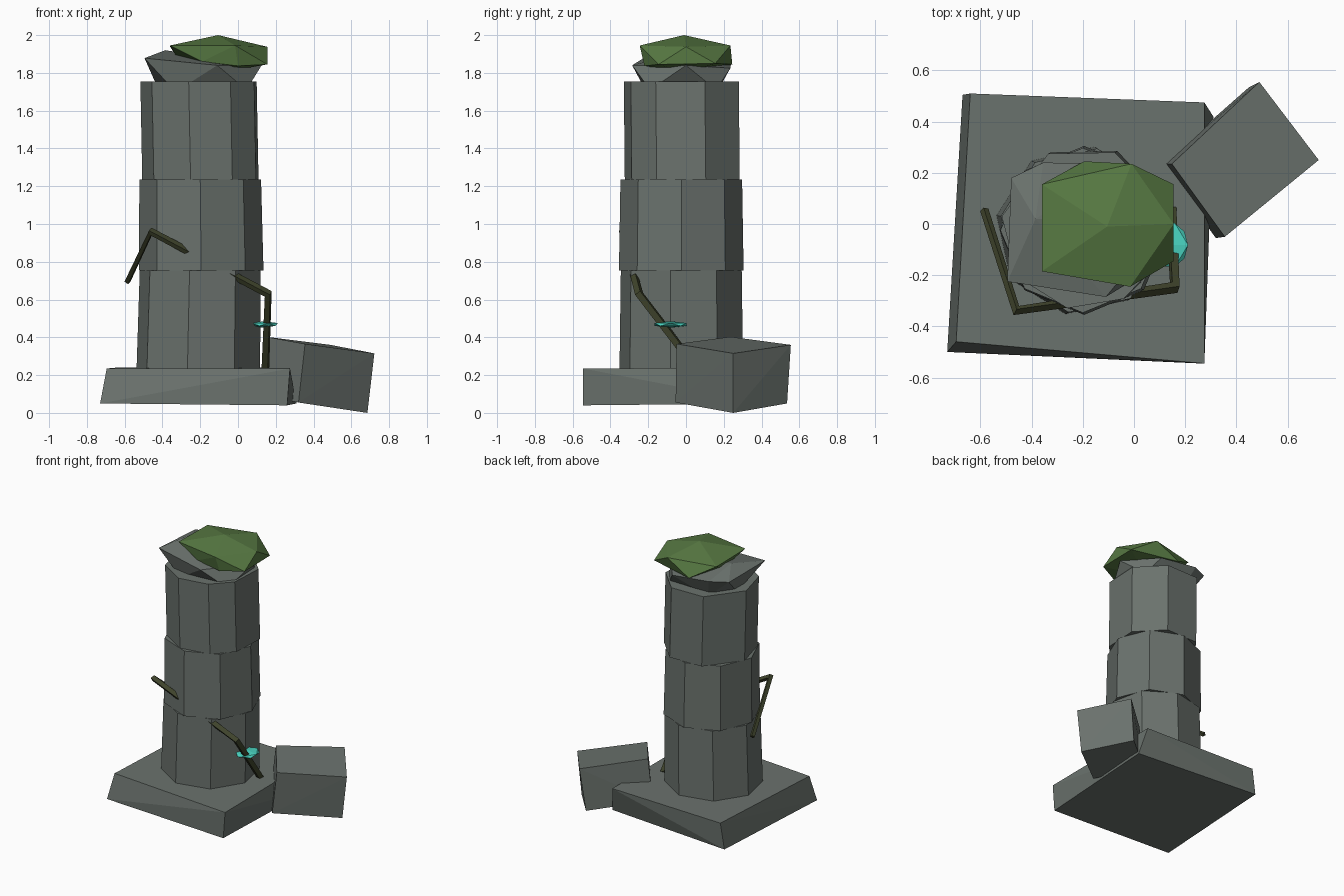
import bpy, bmesh, math
from mathutils import Vector

if "Cube" in bpy.data.objects:
    bpy.data.objects.remove(bpy.data.objects["Cube"])


def material(name, rgb):
    m = bpy.data.materials.new(name)
    m.diffuse_color = (*rgb, 1)
    m.use_nodes = True
    m.node_tree.nodes["Principled BSDF"].inputs["Base Color"].default_value = m.diffuse_color
    return m


STONE = material("grey_stone", (0.145, 0.168, 0.153))
MOSS = material("moss_green", (0.095, 0.19, 0.055))
VINE = material("dark_vine", (0.052, 0.06, 0.026))
GLOW = material("turquoise_fungus", (0.07, 0.68, 0.55))


def hull(name, points, mat):
    """Flat-faced convex solid wrapped around a few points."""
    bm = bmesh.new()
    for p in points:
        bm.verts.new(p)
    bmesh.ops.convex_hull(bm, input=bm.verts[:])
    bmesh.ops.dissolve_limit(bm, angle_limit=math.radians(1),
                             verts=bm.verts[:], edges=bm.edges[:])
    bmesh.ops.recalc_face_normals(bm, faces=bm.faces[:])
    me = bpy.data.meshes.new(name)
    bm.to_mesh(me)
    bm.free()
    me.materials.append(mat)
    ob = bpy.data.objects.new(name, me)
    bpy.context.collection.objects.link(ob)
    return ob


def drum(name, angles, low, high):
    """Eight-sided column drum; low and high are (x, y, z, radius) rings."""
    pts = [(x + r * math.cos(math.radians(a)), y + r * math.sin(math.radians(a)), z)
           for x, y, z, r in (low, high) for a in angles]
    hull(name, pts, STONE)


# Skewed base slab
hull("base_slab", [
    (-0.64, 0.51, 0.24), (0.275, 0.475, 0.24), (0.275, -0.545, 0.235), (-0.695, -0.46, 0.235),
    (-0.67, 0.505, 0.05), (0.31, 0.42, 0.05), (0.26, -0.545, 0.04), (-0.73, -0.50, 0.05)], STONE)

# Fallen block leaning on the slab
hull("fallen_block", [
    (0.49, 0.555, 0.36), (0.722, 0.25, 0.315), (0.355, -0.05, 0.365), (0.148, 0.235, 0.403),
    (0.45, 0.535, 0.05), (0.685, 0.25, 0.0), (0.32, -0.055, 0.055), (0.11, 0.235, 0.10)], STONE)

# Column of three drums, each turned a little
drum("lower_drum", [45 * k - 10 for k in range(8)],
     (-0.21, -0.025, 0.235, 0.332), (-0.20, -0.025, 0.755, 0.325))
drum("middle_drum", [45 * k for k in range(8)],
     (-0.195, -0.025, 0.755, 0.33), (-0.20, -0.025, 1.235, 0.322))
drum("upper_drum", [-143, -101, -60, -27, 21, 67, 115, 172],
     (-0.19, -0.01, 1.235, 0.32), (-0.20, -0.015, 1.755, 0.32))

# Broken stone on top
hull("cap_rock", [
    (-0.385, 0.02, 1.92), (-0.48, 0.18, 1.865), (-0.495, -0.225, 1.878), (-0.11, -0.285, 1.84),
    (0.125, 0.0, 1.84), (-0.355, 0.24, 1.86), (-0.05, 0.235, 1.825),
    (0.045, -0.19, 1.71), (-0.33, -0.21, 1.70), (-0.42, 0.0, 1.71),
    (-0.30, 0.17, 1.71), (0.03, 0.16, 1.71)], STONE)

# Moss cushion: apex, upper ring, lower ring, underside
hull("moss_cushion", [
    (-0.105, -0.01, 2.0),
    (-0.36, 0.155, 1.94), (-0.36, -0.185, 1.945), (-0.015, -0.245, 1.945),
    (0.155, 0.0, 1.938), (-0.01, 0.235, 1.945),
    (0.155, 0.155, 1.85), (0.155, -0.145, 1.845), (-0.19, -0.205, 1.86),
    (-0.195, 0.245, 1.845), (-0.31, 0.0, 1.86), (0.0, -0.22, 1.837),
    (-0.10, 0.0, 1.80)], MOSS)

# Vine creeping around the column
cu = bpy.data.curves.new("vine", 'CURVE')
cu.dimensions = '3D'
cu.bevel_depth = 0.024
cu.bevel_resolution = 0
cu.use_fill_caps = True
path = [((-0.585, 0.055, 0.695), 0.7), ((-0.46, -0.338, 0.96), 0.9),
        ((0.16, -0.248, 0.63), 1.0), ((0.145, 0.055, 0.235), 1.0)]
sp = cu.splines.new('POLY')
sp.points.add(len(path) - 1)
for pt, (co, r) in zip(sp.points, path):
    pt.co = (*co, 1)
    pt.radius = r
sp.use_smooth = False
cu.materials.append(VINE)
vine = bpy.data.objects.new("vine", cu)
bpy.context.collection.objects.link(vine)
bpy.context.view_layer.objects.active = vine
vine.select_set(True)
bpy.ops.object.convert(target='MESH')

# Small flat glowing fungus on the vine
bm = bmesh.new()
bmesh.ops.create_icosphere(bm, subdivisions=1, radius=1)
pts = [(0.137 + v.co.x * 0.083, -0.082 + v.co.y * 0.1, 0.468 + v.co.z * 0.017) for v in bm.verts]
bm.free()
hull("fungus", pts, GLOW)
